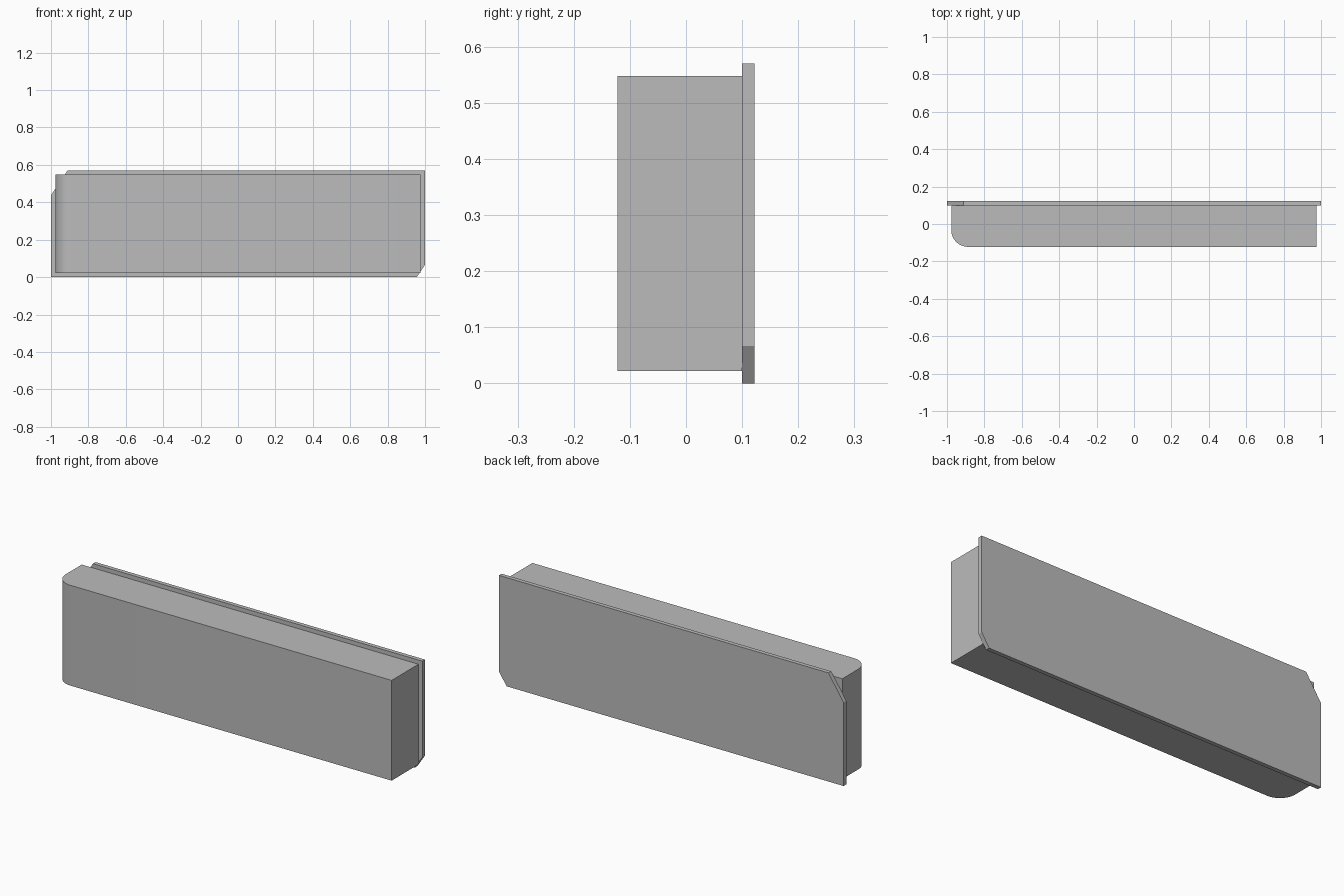
import bpy, bmesh
from math import cos, sin, pi, radians

cube = bpy.data.objects.get("Cube")
if cube:
    bpy.data.objects.remove(cube, do_unlink=True)

# One plain grey material
grey = bpy.data.materials.new("plain grey")
grey.use_nodes = True
colour = (0.5, 0.5, 0.5, 1)
grey.diffuse_color = colour
grey.node_tree.nodes["Principled BSDF"].inputs["Base Color"].default_value = colour


def extruded(name, outline, direction):
    """Extrude a closed 3D outline along a direction into a solid."""
    bm = bmesh.new()
    face = bm.faces.new([bm.verts.new(p) for p in outline])
    grown = bmesh.ops.extrude_face_region(bm, geom=[face], use_keep_orig=True)
    moved = [v for v in grown["geom"] if isinstance(v, bmesh.types.BMVert)]
    bmesh.ops.translate(bm, verts=moved, vec=direction)
    bmesh.ops.recalc_face_normals(bm, faces=bm.faces)
    mesh = bpy.data.meshes.new(name)
    bm.to_mesh(mesh)
    bm.free()
    mesh.materials.append(grey)
    obj = bpy.data.objects.new(name, mesh)
    bpy.context.collection.objects.link(obj)
    return obj


front, joint, back = -0.122, 0.1, 0.122
side, low, high = 0.977, 0.022, 0.548
radius, steps = 0.09, 16

# Main block, with its front right upright edge rounded
arc = [(-side + radius - radius * cos(a), front + radius - radius * sin(a), low)
       for a in (pi / 2 * i / steps for i in range(steps + 1))]
block = extruded("main_block",
                 [(side, front, low), (side, joint, low), (-side, joint, low)] + arc,
                 (0, 0, high - low))

# Back plate, with two opposite corners cut off
top = 0.57
plate = [(-1, 0), (0.956, 0), (1, 0.067), (1, top), (-0.912, top), (-1, 0.438)]
extruded("back_plate", [(x, joint, z) for x, z in plate], (0, back - joint, 0))

# Smooth only the rounded edge
bpy.ops.object.select_all(action="DESELECT")
block.select_set(True)
bpy.context.view_layer.objects.active = block
bpy.ops.object.shade_smooth_by_angle(angle=radians(30))
